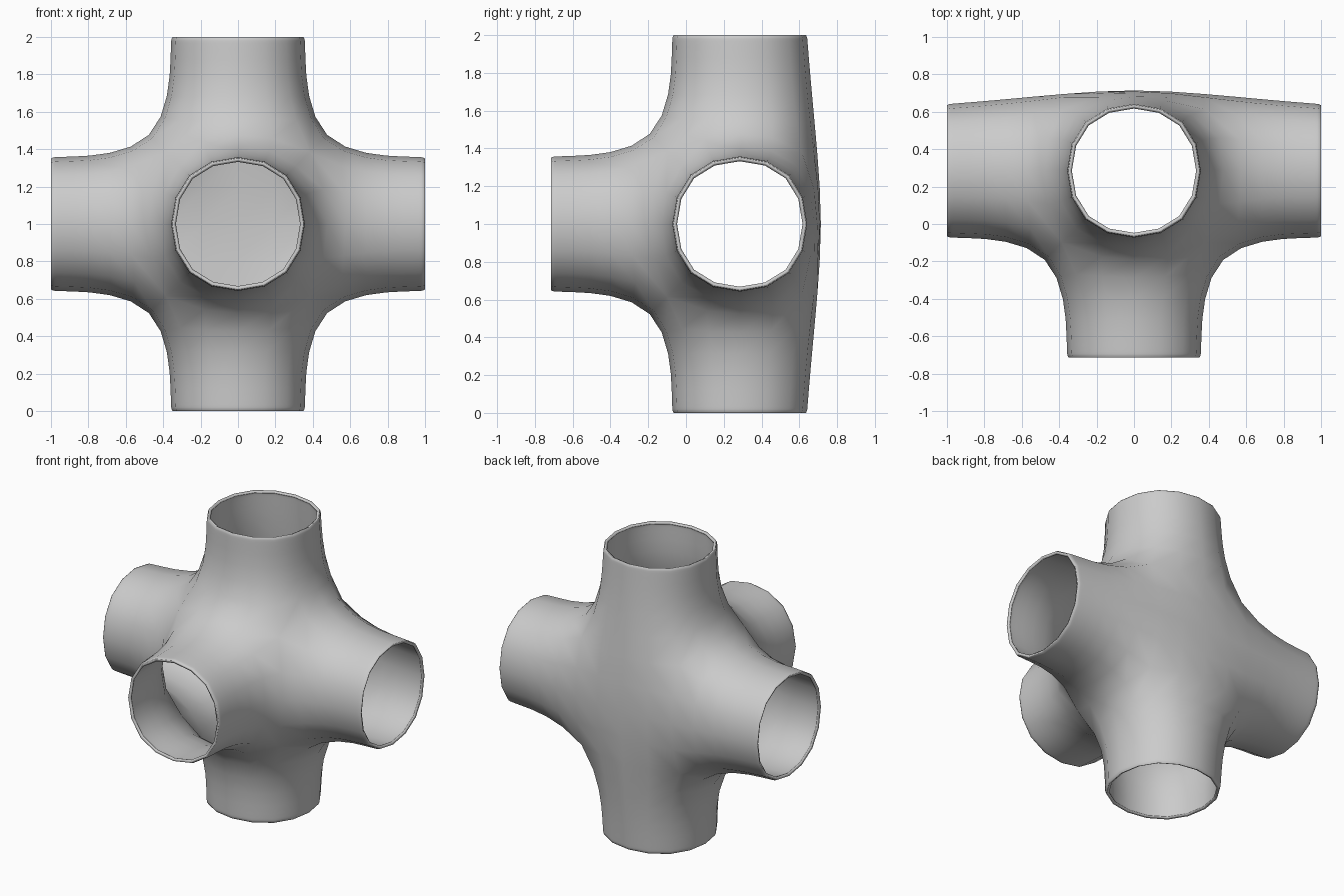
import bpy, bmesh
from mathutils import Vector

if "Cube" in bpy.data.objects:
    bpy.data.objects.remove(bpy.data.objects["Cube"])

CORE = 0.412      # half width of the central hub cage
BACK = 0.44       # closed rear wall distance from hub centre
# (distance from hub centre, half width) of each loop along an arm
LOOPS = [(0.97, 0.39), (0.985, 0.39), (1.0, 0.382)]

bm = bmesh.new()
bmesh.ops.create_cube(bm, size=2 * CORE)
bm.normal_update()

# the rear face stays closed, the other five become open arms
arms = [(f, Vector([round(c) for c in f.normal])) for f in bm.faces if f.normal.y < 0.5]
for v in bm.verts:
    if v.co.y > 0:
        v.co.y = BACK

for face, n in arms:
    for dist, half in LOOPS:
        bmesh.ops.inset_individual(bm, faces=[face], thickness=0.01)
        for v in face.verts:
            for i in range(3):
                if n[i]:
                    v.co[i] = n[i] * dist
                else:
                    v.co[i] = half if v.co[i] > 0 else -half
bmesh.ops.delete(bm, geom=[f for f, n in arms], context='FACES_ONLY')
bmesh.ops.recalc_face_normals(bm, faces=bm.faces)
for f in bm.faces:
    f.smooth = True
# make sure normals point away from the hub
rear = max(bm.faces, key=lambda f: f.calc_center_median().y)
if rear.normal.y < 0:
    bmesh.ops.reverse_faces(bm, faces=bm.faces)

mesh = bpy.data.meshes.new("pipe_junction")
bm.to_mesh(mesh)
bm.free()
pipe = bpy.data.objects.new("pipe_junction", mesh)
bpy.context.collection.objects.link(pipe)
pipe.location = (0, 0.285, 1)

# rounded blend, then a thin wall
sub = pipe.modifiers.new("round", 'SUBSURF')
sub.levels = sub.render_levels = 2
wall = pipe.modifiers.new("wall", 'SOLIDIFY')
wall.thickness = 0.02
wall.offset = -1
